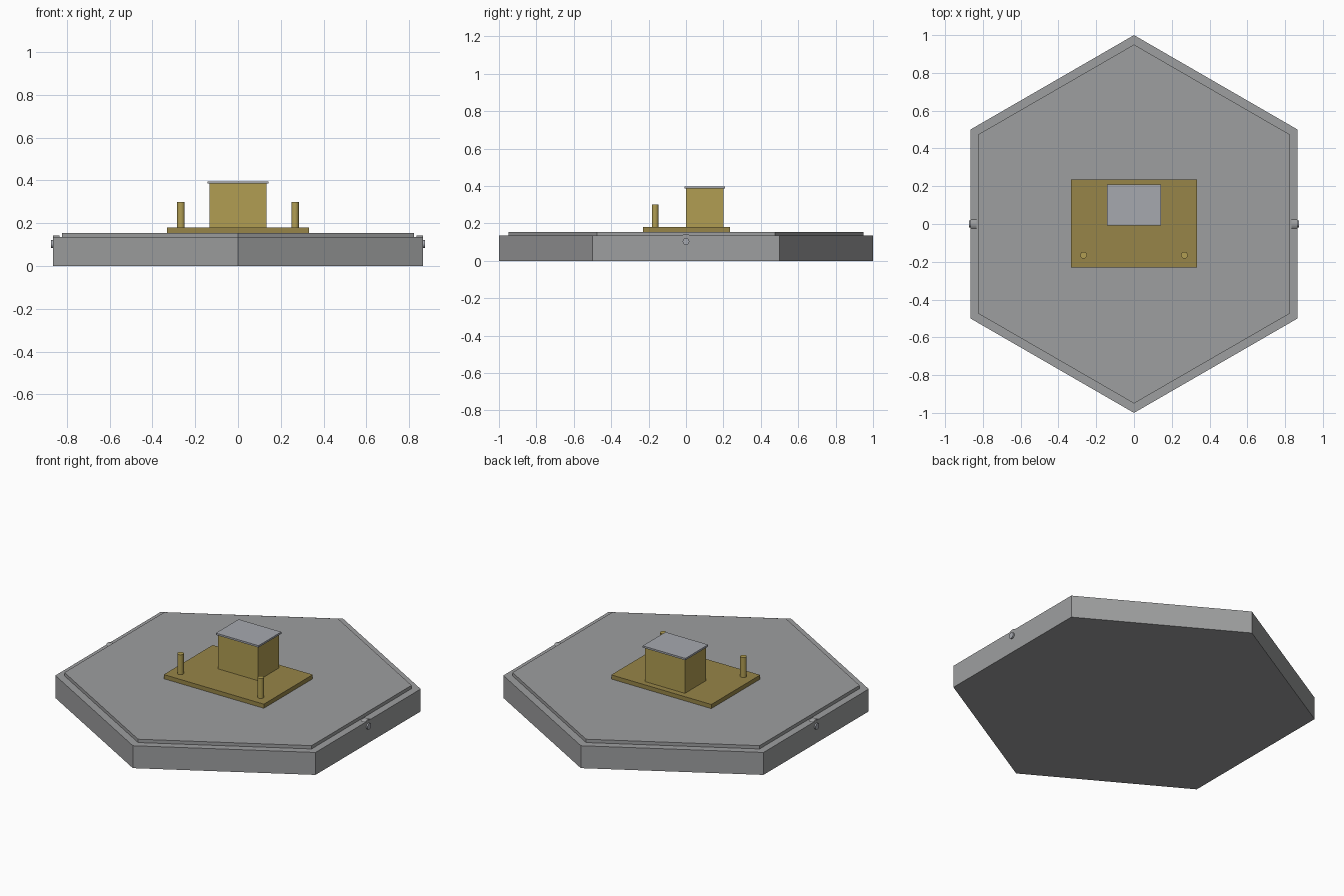
import bpy
from math import pi

cube = bpy.data.objects.get("Cube")
if cube:
    bpy.data.objects.remove(cube, do_unlink=True)


def material(name, rgb):
    m = bpy.data.materials.new(name)
    m.use_nodes = True
    m.diffuse_color = (*rgb, 1)
    m.node_tree.nodes["Principled BSDF"].inputs["Base Color"].default_value = (*rgb, 1)
    return m


grey = material("stone grey", (0.34, 0.345, 0.35))
steel = material("pale steel", (0.38, 0.395, 0.43))
brass = material("dark brass", (0.31, 0.235, 0.065))
gold = material("light brass", (0.44, 0.34, 0.085))


def finish(name, mat):
    ob = bpy.context.object
    ob.name = name
    ob.data.materials.append(mat)
    return ob


def box(name, mat, x, y, z):
    """Box from (low, high) pairs."""
    spans = (x, y, z)
    bpy.ops.mesh.primitive_cube_add(size=1, location=[(a + b) / 2 for a, b in spans])
    ob = finish(name, mat)
    ob.scale = [b - a for a, b in spans]
    bpy.ops.object.transform_apply(location=False, rotation=False, scale=True)
    return ob


def prism(name, mat, radius, depth, centre, sides, rotation=(0, 0, 0)):
    bpy.ops.mesh.primitive_cylinder_add(vertices=sides, radius=radius, depth=depth,
                                        location=centre, rotation=rotation)
    ob = finish(name, mat)
    if sides > 6:
        bpy.ops.object.shade_smooth_by_angle()
    return ob


# Hexagonal base with a stepped top
prism("hex_base", grey, 1.0, 0.135, (0, 0, 0.0675), 6)
prism("hex_top_slab", grey, 0.95, 0.02, (0, 0, 0.145), 6)

# Brass mounting plate with the central block and its lid
box("mounting_plate", brass, (-0.333, 0.333), (-0.23, 0.235), (0.155, 0.18))
box("centre_block", gold, (-0.133, 0.133), (0, 0.2), (0.18, 0.385))
box("block_lid", steel, (-0.142, 0.142), (-0.008, 0.209), (0.385, 0.396))

# Posts and side fittings, one per side
for side, label in ((1, "left"), (-1, "right")):
    prism(label + "_post", gold, 0.018, 0.12, (side * 0.267, -0.165, 0.24), 16)
    prism(label + "_fitting", grey, 0.038, 0.03, (side * 0.85, 0, 0.105), 24, (0, pi / 2, 0))
    prism(label + "_knob", steel, 0.018, 0.025, (side * 0.862, 0, 0.103), 16, (0, pi / 2, 0))
